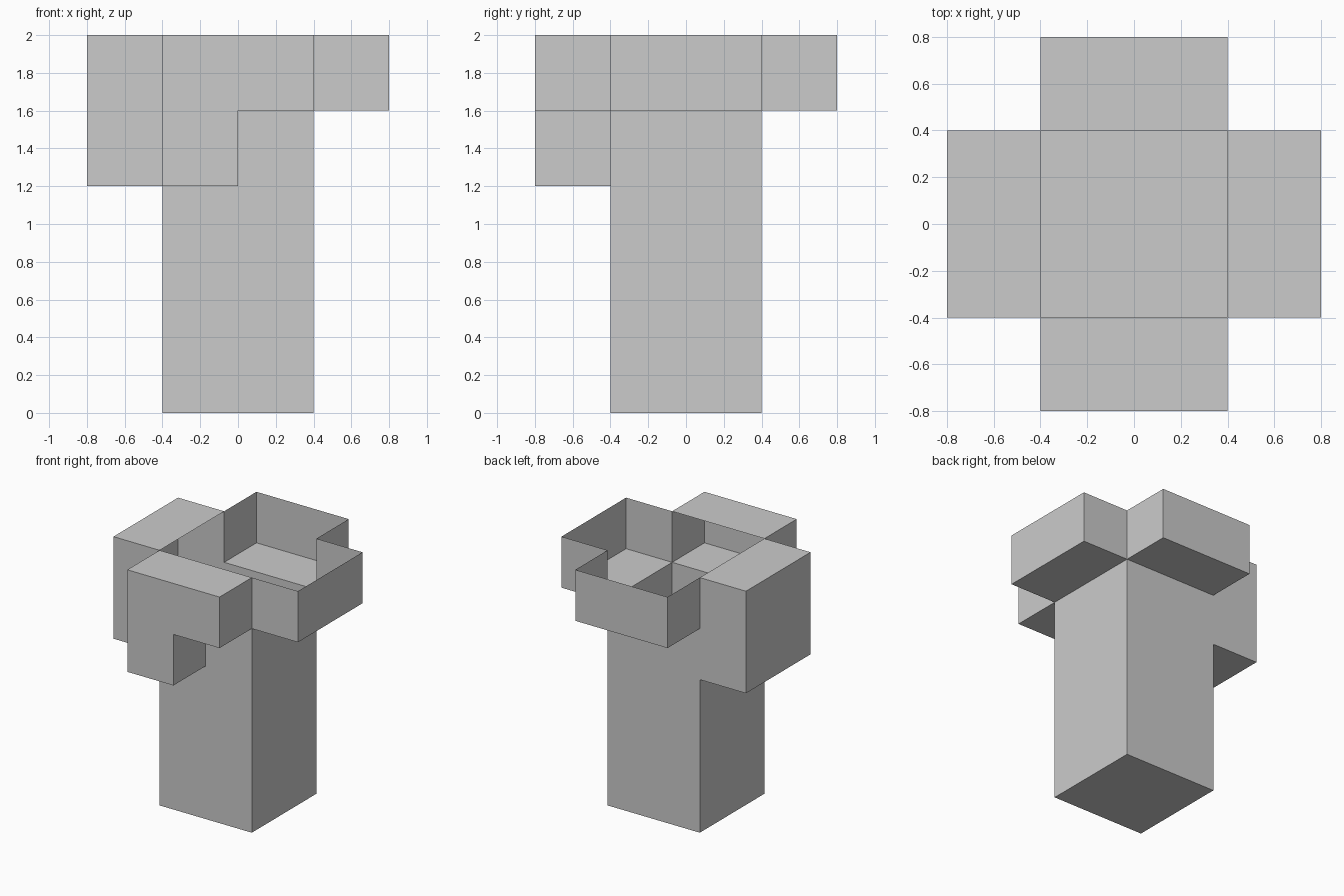
import bpy, bmesh

cube = bpy.data.objects.get("Cube")
if cube:
    bpy.data.objects.remove(cube, do_unlink=True)

# Single matte grey
GREY = (0.6, 0.6, 0.6, 1)
grey = bpy.data.materials.new("plain grey")
grey.use_nodes = True
grey.diffuse_color = GREY
grey.node_tree.nodes["Principled BSDF"].inputs["Base Color"].default_value = GREY

HALF, REACH = 0.4, 0.8            # half width of the shaft, outer end of the arms
LOW, MID, TOP = 1.2, 1.6, 2.0     # heights of the steps
SIDES = {"left": (0, 1), "right": (0, 0), "back": (1, 1),
         "front": (1, 0), "top": (2, 1), "bottom": (2, 0)}


def add_panels(bm, low, high, sides):
    """Add only the named sides of a box, facing outward."""
    for side in sides.split():
        axis, end = SIDES[side]
        u, v = (axis + 1) % 3, (axis + 2) % 3
        loop = [(low[u], low[v]), (high[u], low[v]),
                (high[u], high[v]), (low[u], high[v])]
        corners = []
        for a, b in loop if end else reversed(loop):
            co = [0, 0, 0]
            co[axis], co[u], co[v] = (low, high)[end][axis], a, b
            corners.append(bm.verts.new(co))
        bm.faces.new(corners)


def shell(name, *boxes):
    """Join thin panels into one hollow part with clean flat walls."""
    bm = bmesh.new()
    for low, high, sides in boxes:
        add_panels(bm, low, high, sides)
    bmesh.ops.remove_doubles(bm, verts=bm.verts, dist=0.0001)
    bmesh.ops.dissolve_limit(bm, angle_limit=0.01, verts=bm.verts, edges=bm.edges)
    mesh = bpy.data.meshes.new(name)
    bm.to_mesh(mesh)
    bm.free()
    mesh.materials.append(grey)
    bpy.context.collection.objects.link(bpy.data.objects.new(name, mesh))


# Hollow shaft, its walls rising to meet each arm
shell("shaft",
      ((-HALF, -HALF, 0), (HALF, HALF, LOW), "left right front back bottom"),
      ((-HALF, -HALF, LOW), (0, HALF, MID), "back"),
      ((0, -HALF, LOW), (HALF, HALF, MID), "left front back"))

# Shallow open trays
shell("left_tray",
      ((HALF, -HALF, MID), (REACH, HALF, TOP), "left front back bottom"))
shell("back_tray",
      ((-HALF, HALF, MID), (HALF, REACH, TOP), "left right back bottom"))

# Deep roofed arm
shell("right_arm",
      ((-REACH, -HALF, LOW), (-HALF, HALF, TOP), "right front back bottom top"))

# Roofed arm with a stepped underside
shell("front_arm",
      ((-HALF, -REACH, LOW), (0, -HALF, MID), "left right front bottom"),
      ((-HALF, -REACH, MID), (0, -HALF, TOP), "right front top"),
      ((0, -REACH, MID), (HALF, -HALF, TOP), "left front bottom top"))
